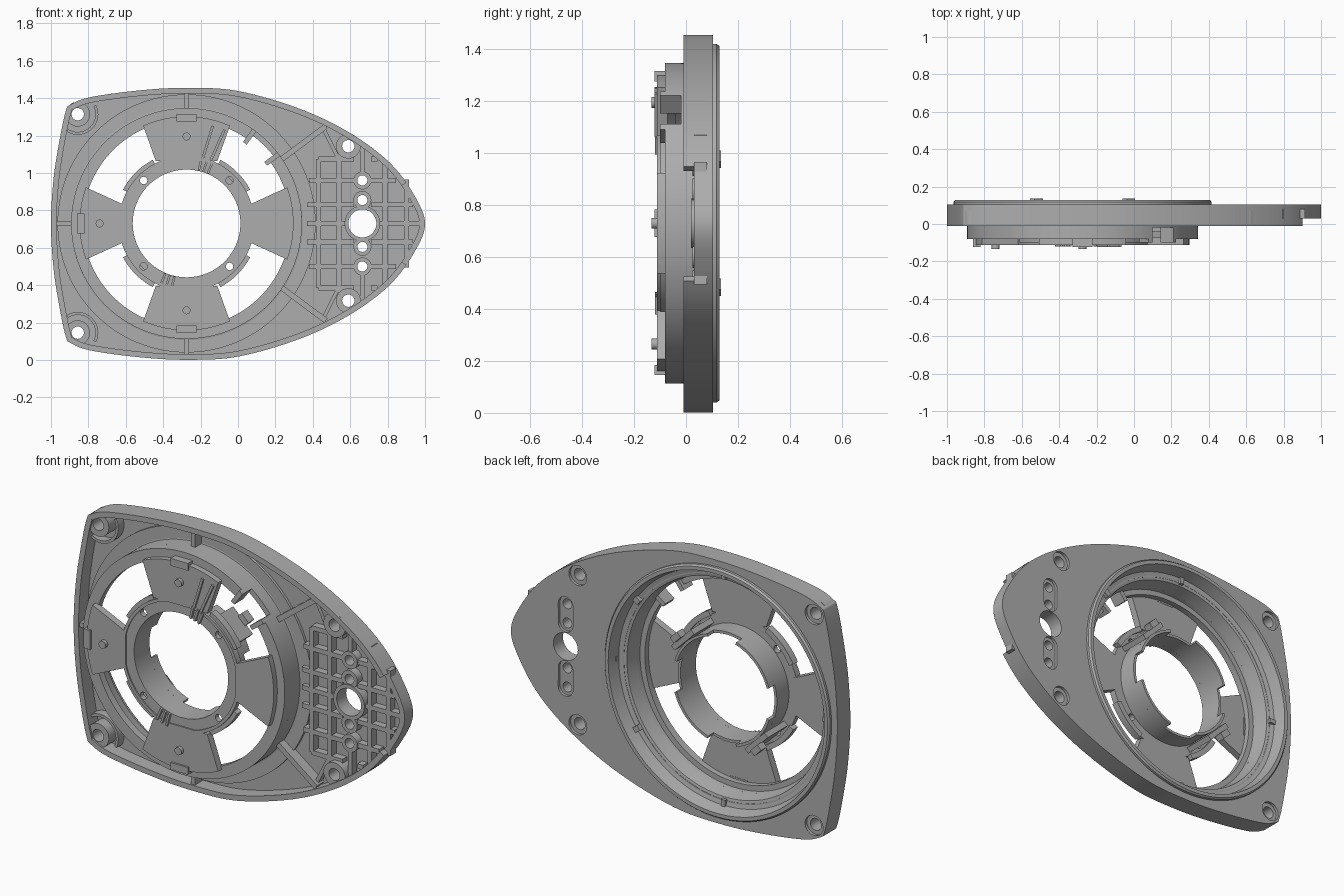
import bpy, bmesh
from math import cos, sin, pi, radians, atan2, hypot
from mathutils import Matrix

if "Cube" in bpy.data.objects:
    bpy.data.objects.remove(bpy.data.objects["Cube"])

CX, CZ = -0.275, 0.73          # ring centre
GREY = (0.42, 0.42, 0.42, 1)
mat = bpy.data.materials.new("grey_plastic")
mat.use_nodes = True
mat.diffuse_color = GREY
bsdf = mat.node_tree.nodes["Principled BSDF"]
bsdf.inputs["Base Color"].default_value = GREY
bsdf.inputs["Roughness"].default_value = 0.6


def finish(obj):
    bpy.ops.object.select_all(action='DESELECT')
    obj.select_set(True)
    bpy.context.view_layer.objects.active = obj
    if obj.type == 'CURVE':
        bpy.ops.object.convert(target='MESH')
        obj = bpy.context.object
    obj.data.materials.clear()
    obj.data.materials.append(mat)
    bpy.ops.object.shade_smooth_by_angle(angle=radians(30))


def slab(name, loops, y0, y1):
    """Extrude (x, z) loops along y; inner loops become holes."""
    cu = bpy.data.curves.new(name, 'CURVE')
    cu.dimensions, cu.fill_mode = '2D', 'BOTH'
    cu.extrude = (y1 - y0) / 2
    for loop in loops:
        sp = cu.splines.new('POLY')
        sp.points.add(len(loop) - 1)
        for p, (x, z) in zip(sp.points, loop):
            p.co = (x, z, 0, 1)
        sp.use_cyclic_u = True
    obj = bpy.data.objects.new(name, cu)
    obj.rotation_euler.x = pi / 2
    obj.location.y = (y0 + y1) / 2
    bpy.context.collection.objects.link(obj)
    finish(obj)


def lathe(name, profile, a0=0, a1=360, n=128):
    """Sweep a closed (radius, y) profile about the ring axis."""
    full = a1 - a0 == 360
    bm = bmesh.new()
    rows = []
    for i in range(n if full else n + 1):
        a = radians(a0 + (a1 - a0) * i / n)
        rows.append([bm.verts.new((CX + r * cos(a), y, CZ + r * sin(a))) for r, y in profile])
    m = len(profile)
    for i in range(n):
        r0, r1 = rows[i], rows[(i + 1) % len(rows)]
        for j in range(m):
            bm.faces.new((r0[j], r0[(j + 1) % m], r1[(j + 1) % m], r1[j]))
    if not full:
        bm.faces.new(rows[0])
        bm.faces.new(rows[-1][::-1])
    bmesh.ops.recalc_face_normals(bm, faces=bm.faces)
    me = bpy.data.meshes.new(name)
    bm.to_mesh(me)
    bm.free()
    obj = bpy.data.objects.new(name, me)
    bpy.context.collection.objects.link(obj)
    finish(obj)


def circle(x, z, r, n=32):
    return [(x + r * cos(2 * pi * i / n), z + r * sin(2 * pi * i / n)) for i in range(n)]


def sector(x, z, r0, r1, a0, a1, n=16):
    angs = [radians(a0 + (a1 - a0) * i / n) for i in range(n + 1)]
    return ([(x + r1 * cos(a), z + r1 * sin(a)) for a in angs]
            + [(x + r0 * cos(a), z + r0 * sin(a)) for a in reversed(angs)])


def bar(name, p, q, w, y0, y1):
    (x0, z0), (x1, z1) = p, q
    d = hypot(x1 - x0, z1 - z0)
    nx, nz = -(z1 - z0) / d * w / 2, (x1 - x0) / d * w / 2
    slab(name, [[(x0 + nx, z0 + nz), (x0 - nx, z0 - nz), (x1 - nx, z1 - nz), (x1 + nx, z1 + nz)]], y0, y1)


def polar(r, deg):
    return CX + r * cos(radians(deg)), CZ + r * sin(radians(deg))


def turned(pts, deg):
    """Ring-local points (outward, sideways) turned to an angle."""
    c, s = cos(radians(deg)), sin(radians(deg))
    return [(CX + u * c - v * s, CZ + u * s + v * c) for u, v in pts]


# Outline of the body: smooth closed spline, mirrored about mid height
half = [(-1, 0), (-.985, .25), (-.95, .47), (-.92, .605), (-.895, .637), (-.79, .677), (-.53, .713),
        (-.275, .727), (0, .71), (.33, .615), (.6, .485), (.81, .328), (.94, .157), (1, 0)]
ctrl = half + [(x, -z) for x, z in half[-2:0:-1]]
outer = []
for i in range(len(ctrl)):
    a, b, c, d = (ctrl[(i + k) % len(ctrl)] for k in (-1, 0, 1, 2))
    for s in range(8):
        t = s / 8
        outer.append(tuple(0.5 * (2 * b[k] + (c[k] - a[k]) * t + (2 * a[k] - 5 * b[k] + 4 * c[k] - d[k]) * t * t
                                  + (3 * b[k] - a[k] - 3 * c[k] + d[k]) * t ** 3) + (CZ - .002) * k for k in (0, 1)))
inner = []
for i, (x, z) in enumerate(outer):
    (ax, az), (bx, bz) = outer[i - 1], outer[(i + 1) % len(outer)]
    d = hypot(bx - ax, bz - az)
    inner.append((x + .03 * (bz - az) / d, z - .03 * (bx - ax) / d))

# Rim wall, cut lower around the narrow tip
slab("rim_wall", [outer, inner], .03, .08)
mid = len(half) * 8 - 8
keep = [i for i in range(len(outer)) if outer[i][0] < .9]
order = [i for i in keep if i > mid] + [i for i in keep if i < mid]
slab("rim_front_lip", [[outer[i] for i in order] + [inner[i] for i in reversed(order)]], -.01, .03)

# Back skin in two layers, so that screw holes are counterbored
screws = [(x, CZ + s * dz) for x, dz in ((-.857, .584), (.59, .413)) for s in (1, -1)]
small = [(.665, CZ + s * dz) for dz in (.125, .23) for s in (1, -1)]
big = circle(.665, CZ, .075, 48)
opening = circle(CX, CZ, .66, 96)
slab("inner_skin", [outer, opening, big] + [circle(x, z, .033) for x, z in screws]
     + [circle(x, z, .027) for x, z in small], .07, .088)
slots = []
for s in (1, -1):
    cap = []
    for i in range(33):
        a = pi * i / 16
        cap.append((.665 + .045 * cos(a), CZ + s * (.1775 + (.0525 if i < 16 else -.0525) + .045 * sin(a))))
    slots.append(cap[:-1])
slab("outer_skin", [outer, opening, big] + slots + [circle(x, z, .055) for x, z in screws], .088, .104)

# Stepped cup with its raised back rim
lathe("cup_body", [(.69, .055), (.69, .118), (.682, .128), (.662, .128), (.645, .06), (.602, .05),
                   (.588, -.02), (.617, -.02), (.617, .055)])
lathe("cup_floor", [(.555, -.08), (.617, -.08), (.617, -.02), (.588, -.02), (.585, -.04), (.555, -.04)], 54, 397)

# Hub: flange with four holes, tube, corner tabs
hub_holes = [polar(.325, a) for a in (45, 135, 225, 315)]
slab("hub_flange", [circle(CX, CZ, .362, 96), circle(CX, CZ, .288, 96)]
     + [circle(x, z, .02, 20) for x, z in hub_holes], -.105, -.075)
lathe("hub_tube", [(.288, -.105), (.303, -.105), (.303, .03), (.288, .03)])
lathe("hub_lip", [(.345, -.112), (.362, -.112), (.362, -.1), (.345, -.1)])
for a in (45, 135, 225, 315):
    slab("hub_tab", [sector(CX, CZ, .355, .385, a - 17, a + 17)], -.1, -.06)
    slab("hub_tube_wall", [sector(CX, CZ, .288, .303, a - 28, a + 28)], .025, .08)

# Four arms; three carry a pin and an end bracket
for a in (0, 90, 180, 270):
    wi, wo = (.165, .235) if a % 180 else (.1, .19)
    edge = atan2(wo, .53)
    arc = [(.572 * cos(edge * t / 6), .572 * sin(edge * t / 6)) for t in range(-6, 7)]
    slab("arm", [turned([(.335, wi), (.335, -wi)] + arc, a)], -.112, -.072)
    if a:
        x, z = polar(.465, a)
        slab("arm_pin", [circle(x, z, .021, 24)], -.133, -.1)
        slab("arm_bracket", [turned([(.545, -.053), (.585, -.053), (.585, .053), (.545, .053)], a)], -.122, -.07)

# Cable channel on the upper arm, and latches on the hub
for a in (69, 76):
    bar("cable_guide", polar(.36, a), polar(.54, a - 1), .014, -.122, -.1)
for a in (72, 252):
    for k in (-5, 0, 5):
        bar("hub_catch", polar(.29, a + k), polar(.36, a + k), .012, -.12, -.1)
for a in (45, 225):
    bar("hub_latch", polar(.33, a - 15), polar(.33, a + 15), .03, -.08, .1)
    bar("latch_hook", polar(.35, a - 5), polar(.35, a + 5), .035, .085, .135)
for a in (37, 54):
    bar("notch_cheek", polar(.53, a), polar(.617, a), .025, -.1, -.02)

# Radial ribs of the rim
for p, q in (((CX, CZ + .61), (CX, CZ + .71)), ((CX, CZ - .61), (CX, CZ - .71)), ((CX - .61, CZ), (-.98, CZ))):
    bar("rim_rib", p, q, .025, 0, .07)
for s in (1, -1):
    bar("diagonal_rib", (.235, CZ + s * .345), (.47, CZ + s * .52), .03, .01, .08)
    bar("grid_border", (.46, CZ + s * .5), (.53, CZ + s * .36), .02, .03, .08)

# Screw bosses, with a curved web beside the corner ones
for x, z in screws:
    slab("screw_boss", [circle(x, z, .066), circle(x, z, .033)], 0, .072)
    if x < 0:
        a = -48 if z > CZ else 48
        slab("boss_web", [sector(x, z, .095, .11, a - 75, a + 75)], .02, .072)
slab("centre_boss", [circle(.665, CZ, .095, 48), big], .02, .072)
for x, z in small:
    slab("small_boss", [circle(x, z, .048), circle(x, z, .027)], .025, .072)

# Rib grid of the narrow end
for s in (1, -1):
    for dz, x0 in ((.1, .37), (.23, .38), (.345, .43)):
        z = CZ + s * dz
        end = max(x for x, pz in inner if abs(pz - CZ) >= dz)
        bar("grid_rib_across", (x0, z), (.62, z), .026, .03, .08)
        bar("grid_rib_across", (.71, z), (end, z), .026, .03, .08)
    bar("grid_rib_up", (.665, CZ + s * .27), (.665, CZ + s * .42), .026, .03, .08)
for x, h in ((.43, .345), (.54, .37), (.785, .34), (.9, .235)):
    bar("grid_rib_up", (x, CZ - h), (x, CZ + h), .026, .03, .08)
for x0, x1 in ((.37, .58), (.75, .98)):
    bar("grid_rib_middle", (x0, CZ), (x1, CZ), .026, .03, .08)
